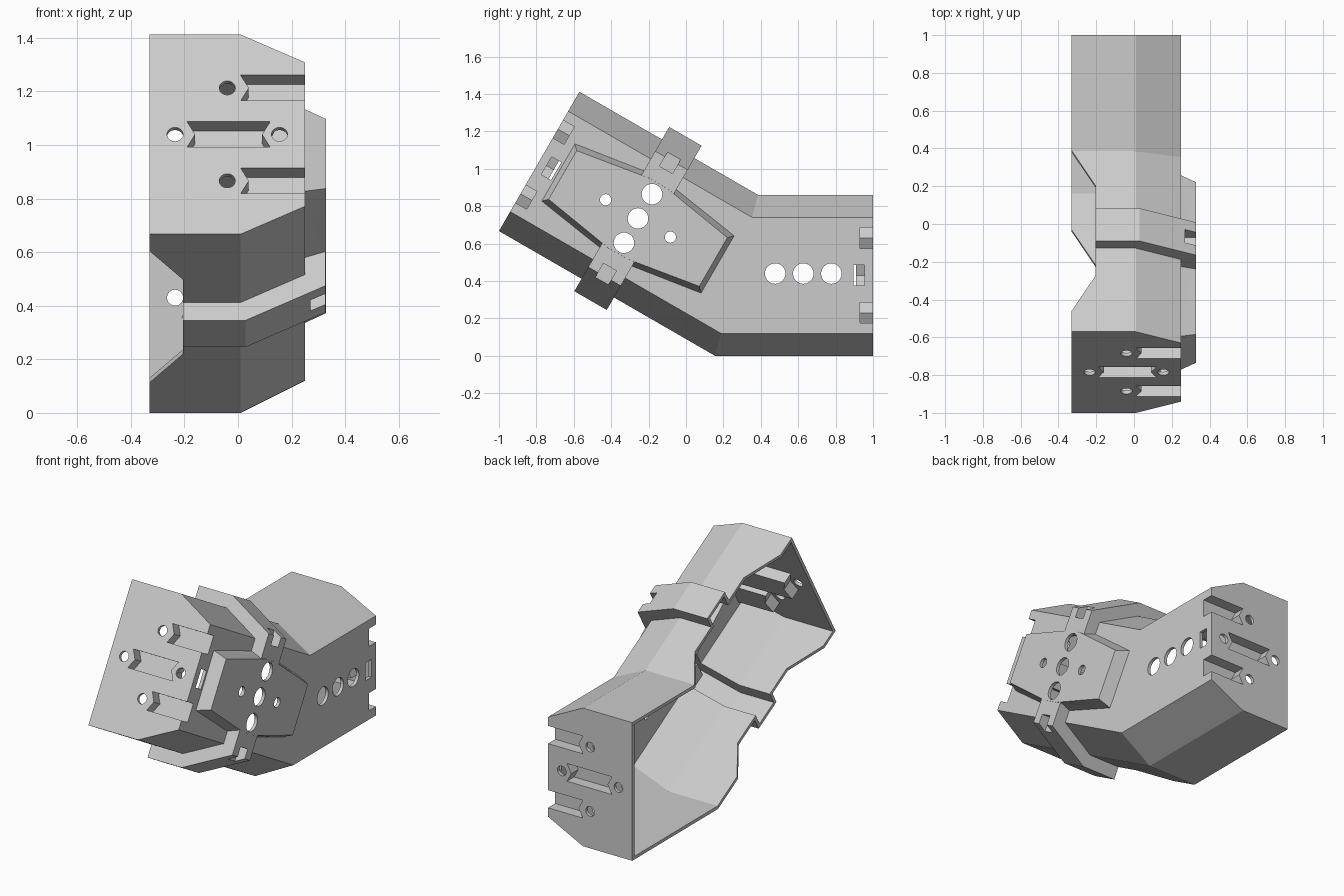
import bpy
import bmesh
import math
from mathutils import Vector

cube = bpy.data.objects.get("Cube")
if cube:
    bpy.data.objects.remove(cube, do_unlink=True)

H = 0.86        # arm height
T = 0.02        # wall thickness
MID = H / 2
BEND = 1.103    # front arm length along its top edge
BAND = 0.077    # how far the band stands out
CS, SN = math.cos(math.radians(30)), 0.5

grey = bpy.data.materials.new("light grey")
grey.use_nodes = True
grey.diffuse_color = (0.6, 0.6, 0.6, 1)
grey.node_tree.nodes["Principled BSDF"].inputs["Base Color"].default_value = (0.6, 0.6, 0.6, 1)


# Arm frames: u runs from the end toward the bend, w runs down from the top wall
def front(u, w, x):
    return Vector((x, -0.57 + u * CS - w * SN, 1.412 - u * SN - w * CS))


def back(u, w, x):
    return Vector((x, 1 - u, H - w))


def loft(name, sections):
    """Solid through matching rings of points, capped at both ends."""
    bm = bmesh.new()
    rings = [[bm.verts.new(p) for p in s] for s in sections]
    n = len(rings[0])
    for a, b in zip(rings, rings[1:]):
        for i in range(n):
            j = (i + 1) % n
            bm.faces.new((a[i], a[j], b[j], b[i]))
    bm.faces.new(rings[0][::-1])
    bm.faces.new(rings[-1])
    bm.normal_update()
    bmesh.ops.recalc_face_normals(bm, faces=bm.faces)
    if bm.calc_volume(signed=True) < 0:
        bmesh.ops.reverse_faces(bm, faces=bm.faces)
    mesh = bpy.data.meshes.new(name)
    bm.to_mesh(mesh)
    bm.free()
    mesh.materials.append(grey)
    obj = bpy.data.objects.new(name, mesh)
    bpy.context.collection.objects.link(obj)
    return obj


def extent(mesh):
    if not mesh.vertices:
        return 0
    return sum(max(v.co[k] for v in mesh.vertices) - min(v.co[k] for v in mesh.vertices)
               for k in range(3))


def combine(target, tool, operation):
    """Boolean that keeps the first solver result of sensible size."""
    size = extent(target.data)
    mod = target.modifiers.new("combine", 'BOOLEAN')
    mod.operation = operation
    mod.object = tool
    for solver in ('EXACT', 'MANIFOLD'):
        mod.solver = solver
        graph = bpy.context.evaluated_depsgraph_get()
        result = bpy.data.meshes.new_from_object(target.evaluated_get(graph))
        if extent(result) > 0.8 * size:
            target.data = result
            break
    target.modifiers.remove(mod)
    bpy.data.objects.remove(tool, do_unlink=True)


def cut(target, tool):
    combine(target, tool, 'DIFFERENCE')


def along_u(name, arm, xw, u0, u1):
    return loft(name, [[arm(u, w, x) for x, w in xw] for u in (u0, u1)])


def along_x(name, arm, uw, x0, x1):
    return loft(name, [[arm(u, w, x) for u, w in uw] for x in (x0, x1)])


def circle(a, b, r, n=24):
    return [(a + r * math.cos(math.tau * i / n), b + r * math.sin(math.tau * i / n))
            for i in range(n)]


def rect(a0, a1, b0, b1):
    return [(a0, b0), (a1, b0), (a1, b1), (a0, b1)]


# Chamfered cross-section, inset by d
def section(d, x_open):
    half = [(x_open, d), (0.01 - 0.236 * d, d), (0.25 - d, 0.12 + 0.618 * d)]
    return half + [(x, H - w) for x, w in reversed(half)]


# Channel profile, open toward -x
def channel(outer, inner, x_open):
    return section(outer, x_open) + section(inner, x_open)[::-1]


# Raised side plate, widest at the band, with sloping edges
def plate_block(name, d, x0, x1):
    def ring(k, x):
        top = [(-0.495 + k, -0.18 + k), (-0.06, -0.246 + k),
               (0.06, -0.246 + k), (0.495 - k, -0.18 + k)]
        pts = top + [(u, -w) for u, w in reversed(top)]
        return [front(0.61 + u, MID + w, x) for u, w in pts]
    return loft(name, [ring(d, x0), ring(d + 0.03, x1)])


def band_hollow():
    return along_u("band_hollow", front, section(T - BAND, -0.5), 0.51 + T, 0.71 - T)


def plate_hollow():
    return plate_block("plate_hollow", T, 0.2, 0.328 - T)


# Bent channel forming both arms, mitred at the bend
profile = channel(0, T, -0.33)
miter = math.tan(math.radians(15))
walls = loft("arm_walls", [[front(0, w, x) for x, w in profile],
                           [front(BEND + w * miter, w, x) for x, w in profile],
                           [back(0, w, x) for x, w in profile]])

# Tapered relief along the open edge
relief = [(0.008, -0.4), (0.34, -0.205), (0.895, -0.205), (1.227, -0.4)]
cut(walls, loft("edge_relief", [[front(u, w, x) for u, x in relief] for w in (-0.2, 1.1)]))
cut(walls, plate_hollow())
cut(walls, band_hollow())

# Band and side plate, hollow behind
band = along_u("band", front, channel(-BAND, 0.01, -0.205), 0.51, 0.71)
cut(band, band_hollow())
cut(band, plate_hollow())
plate = plate_block("side_plate", 0, 0.24, 0.328)
cut(plate, plate_hollow())
cut(plate, band_hollow())
parts = [walls, band, plate]


# Slot outline with pointed notched ends; g grows it
def slot(x0, x1, w, g, open_side):
    h = 0.055 + g
    pts = [(x0 - g, w - h), (x1 + g, w - h)]
    if not open_side:
        pts.append((x1 - 0.03 + g, w))
    return pts + [(x1 + g, w + h), (x0 - g, w + h), (x0 + 0.03 - g, w)]


# End walls with slots, screw holes and wall windows
for arm, name in ((front, "front_end"), (back, "rear_end")):
    end = along_u(name, arm, section(T, -0.33), 0, T)
    parts.append(end)
    for off in (-0.2, 0, 0.2):
        side = off != 0
        x0 = 0.01 if side else -0.19
        liner_end = 0.245 - T if side else 0.12
        cut_end = 0.3 if side else 0.12
        combine(end, along_u("slot_liner", arm, slot(x0, liner_end, MID + off, T, side),
                             0.01, 0.07 + T), 'UNION')
        for target in (end, walls) if side else (end,):
            cut(target, along_u("slot_cut", arm, slot(x0, cut_end, MID + off, 0, side),
                                -0.1, 0.07))
    for x, off in ((-0.04, -0.2), (-0.04, 0.2), (-0.235, 0), (0.155, 0)):
        cut(end, along_u("screw_hole", arm, circle(x, MID + off, 0.03), -0.1, 0.12))
    cut(walls, along_x("window", arm, rect(0.045, 0.105, MID - 0.055, MID + 0.055), 0.2, 0.3))

# Round holes through the plate, the band behind it and the rear arm
for off in (-0.15, 0, 0.15):
    for target in (plate, band):
        cut(target, along_x("plate_hole", front, circle(0.61, MID + off, 0.055), 0.15, 0.4))
    cut(walls, along_x("rear_hole", back, circle(0.373 + off, 0.42, 0.055), 0.15, 0.4))
for off in (-0.2, 0.2):
    cut(plate, along_x("small_hole", front, circle(0.61 + off, MID, 0.03), 0.15, 0.4))

# Strap notches at the band corners, each with a liner behind
for label, flip in (("upper", False), ("lower", True)):
    liner = [(0.235, 0.04), (0.32, 0.08), (0.32, 0.15), (0.235, 0.15)]
    notch = rect(0.27, 0.4, -0.05, 0.13)
    if flip:
        liner = [(x, H - w) for x, w in liner]
        notch = [(x, H - w) for x, w in notch]
    pocket = along_u(label + "_notch_pocket", front, liner, 0.55, 0.67)
    parts.append(pocket)
    for target in (pocket, band):
        cut(target, along_u("notch_cut", front, notch, 0.57, 0.65))

# Smooth only the hole walls
bpy.ops.object.select_all(action='DESELECT')
for part in parts:
    part.select_set(True)
bpy.context.view_layer.objects.active = walls
bpy.ops.object.shade_smooth_by_angle(angle=math.radians(20))
